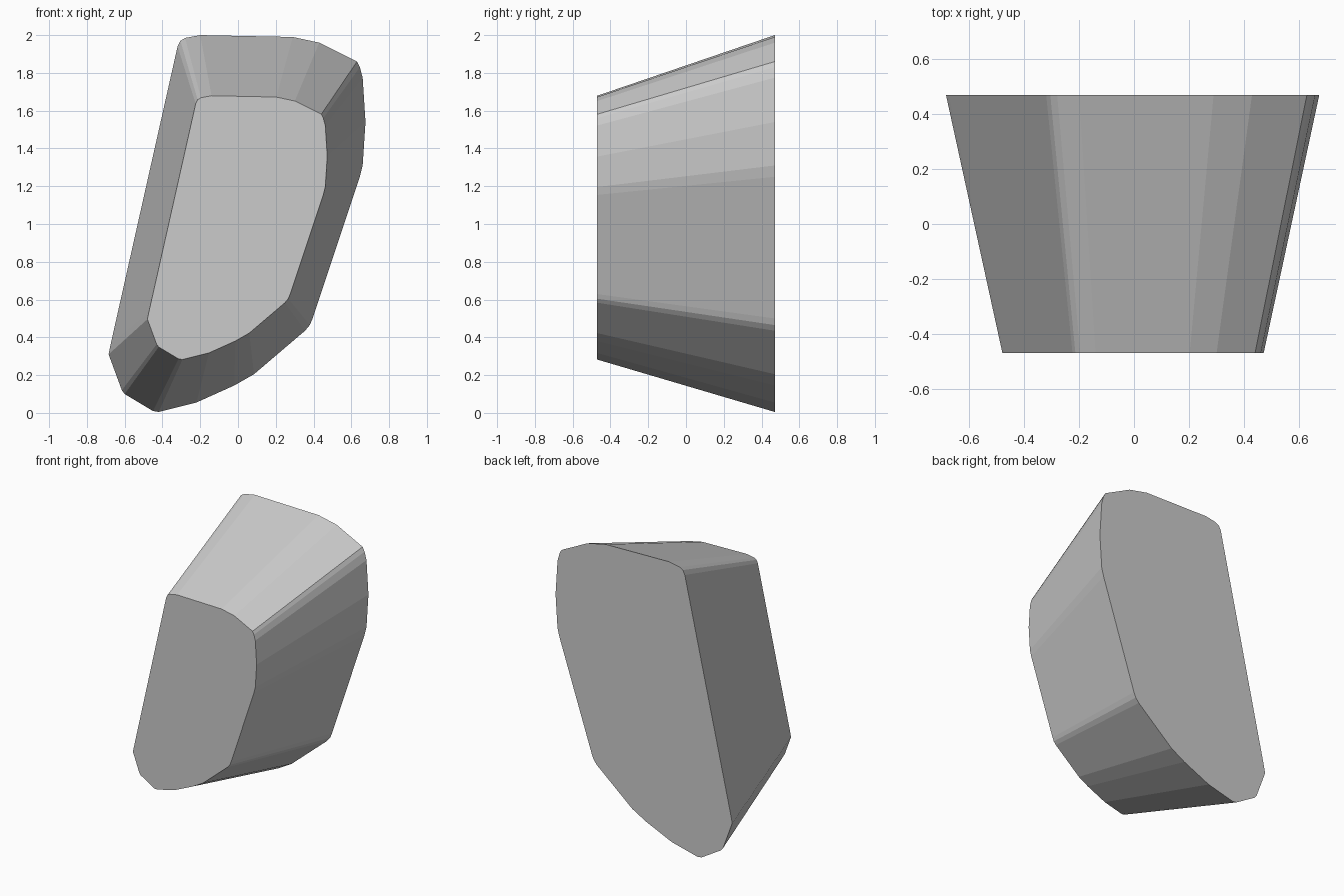
import bpy
import bmesh

if "Cube" in bpy.data.objects:
    bpy.data.objects.remove(bpy.data.objects["Cube"])

# Outline of the large back face, as (x, z)
OUTLINE = [
    (-0.28, 1.985), (-0.20, 2.0), (0.29, 1.99), (0.43, 1.96), (0.63, 1.86),
    (0.645, 1.83), (0.66, 1.775), (0.675, 1.54), (0.66, 1.31), (0.645, 1.25),
    (0.395, 0.50), (0.38, 0.465), (0.355, 0.435), (0.085, 0.205), (-0.02, 0.145),
    (-0.22, 0.055), (-0.42, 0.005), (-0.45, 0.01), (-0.60, 0.10), (-0.615, 0.12),
    (-0.685, 0.31), (-0.675, 0.36), (-0.32, 1.94), (-0.305, 1.97),
]
HALF_DEPTH = 0.47
TAPER = 0.70          # front face size relative to the back
CENTRE_Z = 0.93       # height towards which the block tapers

grey = bpy.data.materials.new("grey")
grey.diffuse_color = (0.6, 0.6, 0.6, 1)
grey.use_nodes = True
grey.node_tree.nodes["Principled BSDF"].inputs["Base Color"].default_value = grey.diffuse_color

# Tapered block: back cap, front cap and side walls
bm = bmesh.new()
back = [bm.verts.new((x, HALF_DEPTH, z)) for x, z in OUTLINE]
front = [bm.verts.new((x * TAPER, -HALF_DEPTH, CENTRE_Z + (z - CENTRE_Z) * TAPER))
         for x, z in OUTLINE]
bm.faces.new(back)
bm.faces.new(front[::-1])
for i in range(len(back)):
    j = (i + 1) % len(back)
    bm.faces.new((back[i], front[i], front[j], back[j]))
bmesh.ops.recalc_face_normals(bm, faces=bm.faces)

mesh = bpy.data.meshes.new("tapered_block")
bm.to_mesh(mesh)
bm.free()
mesh.materials.append(grey)
block = bpy.data.objects.new("tapered_block", mesh)
bpy.context.collection.objects.link(block)
